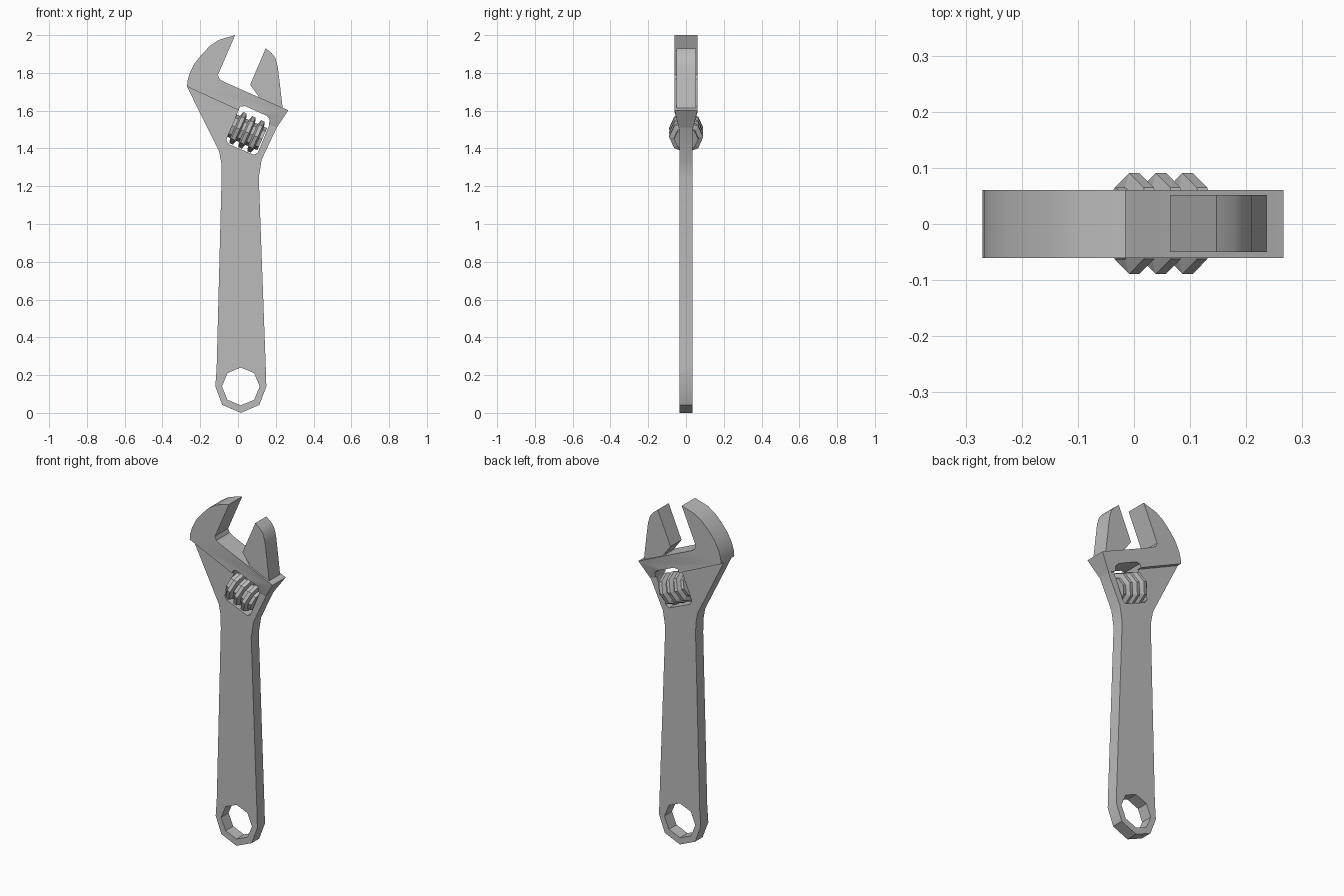
import bpy, bmesh, math
from mathutils import Vector

cube = bpy.data.objects.get("Cube")
if cube:
    bpy.data.objects.remove(cube, do_unlink=True)

steel = bpy.data.materials.new("steel_grey")
steel.use_nodes = True
GREY = (0.5, 0.5, 0.5, 1)
steel.diffuse_color = GREY
steel.node_tree.nodes["Principled BSDF"].inputs["Base Color"].default_value = GREY


def make_object(name, bm):
    bmesh.ops.recalc_face_normals(bm, faces=bm.faces[:])
    mesh = bpy.data.meshes.new(name)
    bm.to_mesh(mesh)
    bm.free()
    mesh.materials.append(steel)
    obj = bpy.data.objects.new(name, mesh)
    bpy.context.collection.objects.link(obj)
    return obj


def prism(points, y0, y1):
    """Extrude a front outline (x, z) from y0 to y1."""
    bm = bmesh.new()
    face = bm.faces.new([bm.verts.new((x, y0, z)) for x, z in points])
    ext = bmesh.ops.extrude_face_region(bm, geom=[face])["geom"]
    verts = [g for g in ext if isinstance(g, bmesh.types.BMVert)]
    bmesh.ops.translate(bm, verts=verts, vec=(0, y1 - y0, 0))
    return bm


def cut(obj, cutter):
    mod = obj.modifiers.new("cut", "BOOLEAN")
    mod.operation = "DIFFERENCE"
    mod.solver = "EXACT"
    mod.object = cutter
    bpy.context.view_layer.objects.active = obj
    bpy.ops.object.modifier_apply(modifier=mod.name)


def smooth(obj):
    bpy.ops.object.select_all(action="DESELECT")
    obj.select_set(True)
    bpy.context.view_layer.objects.active = obj
    bpy.ops.object.shade_smooth_by_angle(angle=math.radians(30))


# Handle, flaring into the neck
handle = make_object("handle", prism([
    (-0.27, 1.727), (-0.10, 1.385), (-0.088, 1.32), (-0.087, 1.24),
    (-0.113, 0.24), (-0.12, 0.14), (-0.083, 0.042), (0.015, 0),
    (0.113, 0.042), (0.15, 0.14), (0.147, 0.24), (0.11, 1.245),
    (0.125, 1.34), (0.205, 1.51)], -0.035, 0.035))

# Fixed jaw with the slide bar below the mouth
bm = prism([
    (-0.015, 2.0), (-0.10, 1.975), (-0.148, 1.943), (-0.19, 1.90),
    (-0.228, 1.853), (-0.255, 1.80), (-0.267, 1.76), (-0.27, 1.727),
    (0.205, 1.51), (0.266, 1.602), (-0.075, 1.753), (-0.097, 1.767),
    (-0.106, 1.79)], -0.061, 0.061)

# Taper the bar end on both cheeks
for side in (-1, 1):
    top = Vector((0.266, side * 0.061, 1.602))
    low = Vector((0.205, side * 0.038, 1.51))
    mid = Vector((0.03, side * 0.061, 1.59))
    normal = (low - top).cross(mid - top).normalized()
    if normal.y * side < 0:
        normal.negate()
    bmesh.ops.bisect_plane(bm, geom=bm.verts[:] + bm.edges[:] + bm.faces[:],
                           plane_co=top, plane_no=normal, dist=0.0001,
                           clear_outer=True)
    bmesh.ops.holes_fill(bm, edges=[e for e in bm.edges if e.is_boundary])
fixed_jaw = make_object("fixed_jaw", bm)

# Movable jaw
movable_jaw = make_object("movable_jaw", prism([
    (0.147, 1.93), (0.178, 1.905), (0.197, 1.88), (0.21, 1.835),
    (0.217, 1.78), (0.238, 1.6), (0.16, 1.61), (0.09, 1.655),
    (0.11, 1.675), (0.064, 1.737)], -0.05, 0.052))

# Octagonal hanging hole
hole = [(0.015 + 0.1 * math.sin(i * math.pi / 4),
         0.14 + 0.1 * math.cos(i * math.pi / 4)) for i in range(8)]
hole_cutter = make_object("hole_cutter", prism(hole, -0.2, 0.2))

# Pocket for the adjusting screw, with clipped corners
pocket_cutter = make_object("pocket_cutter", prism([
    (0.002, 1.6), (0.012, 1.622), (0.038, 1.624), (0.15, 1.574),
    (0.167, 1.556), (0.164, 1.52), (0.105, 1.378), (0.085, 1.366),
    (-0.048, 1.422), (-0.062, 1.445)], -0.2, 0.2))

cut(handle, hole_cutter)
cut(handle, pocket_cutter)
cut(fixed_jaw, pocket_cutter)
for helper in (hole_cutter, pocket_cutter):
    bpy.data.objects.remove(helper, do_unlink=True)

# Adjusting screw: ridged eight-sided core turned about a tilted axis
profile = [(-0.088, 0), (-0.088, 0.064)]
for centre in (-0.052, 0, 0.052):
    profile += [(centre - 0.018, 0.064), (centre - 0.010, 0.09),
                (centre + 0.010, 0.09), (centre + 0.018, 0.064)]
profile += [(0.088, 0.064), (0.088, 0)]

axis = Vector((0.913, 0, -0.408)).normalized()
across = Vector((0, 1, 0))
origin = Vector((0.048, 0.001, 1.485))
bm = bmesh.new()
chain = [bm.verts.new(origin + axis * a + across * r) for a, r in profile]
edges = [bm.edges.new(pair) for pair in zip(chain, chain[1:])]
bmesh.ops.spin(bm, geom=chain + edges, cent=origin, axis=axis,
               angle=2 * math.pi, steps=8, use_merge=True)
bmesh.ops.remove_doubles(bm, verts=bm.verts[:], dist=0.0005)
adjusting_screw = make_object("adjusting_screw", bm)

for part in (handle, fixed_jaw, movable_jaw):
    smooth(part)
